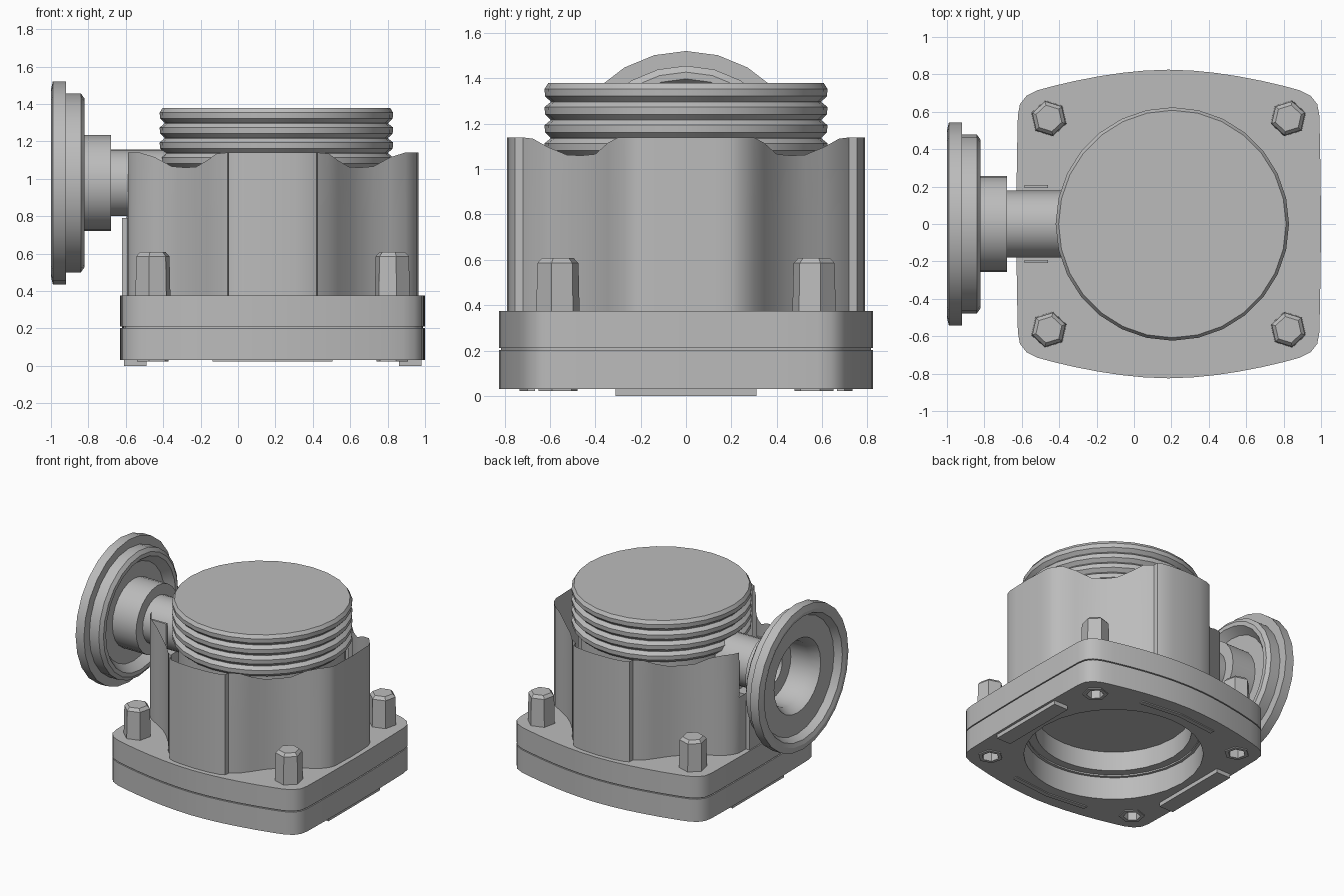
import bpy, bmesh, math
from mathutils import Matrix, Vector

if "Cube" in bpy.data.objects:
    bpy.data.objects.remove(bpy.data.objects["Cube"])

CX = 0.185          # centre of the housing in x
PIPE_Z = 0.978      # height of the side pipe axis

grey = bpy.data.materials.new("light_grey")
grey.diffuse_color = (0.5, 0.5, 0.5, 1)
grey.use_nodes = True
grey.node_tree.nodes["Principled BSDF"].inputs["Base Color"].default_value = grey.diffuse_color


def smooth(ob, angle):
    bpy.ops.object.select_all(action='DESELECT')
    ob.select_set(True)
    bpy.context.view_layer.objects.active = ob
    bpy.ops.object.shade_smooth_by_angle(angle=math.radians(angle))


def finish(name, bm, angle=30, recalc=True):
    if recalc:
        bmesh.ops.recalc_face_normals(bm, faces=bm.faces[:])
    me = bpy.data.meshes.new(name)
    bm.to_mesh(me)
    bm.free()
    me.materials.append(grey)
    ob = bpy.data.objects.new(name, me)
    bpy.context.collection.objects.link(ob)
    if angle:
        smooth(ob, angle)
    return ob


def full_outline(quarter):
    """Mirror a quarter outline (from the +y axis to the +x axis) four ways."""
    half = quarter + [(x, -y) for x, y in reversed(quarter) if y > 0]
    return half + [(-x, y) for x, y in reversed(half) if x > 0]


def prism(name, pts, z0, z1, angle=30):
    bm = bmesh.new()
    f = bm.faces.new([bm.verts.new((x, y, z0)) for x, y in pts])
    up = bmesh.ops.extrude_face_region(bm, geom=[f])
    bmesh.ops.translate(bm, vec=(0, 0, z1 - z0),
                        verts=[v for v in up["geom"] if isinstance(v, bmesh.types.BMVert)])
    return finish(name, bm, angle)


def ring_plate(name, outer, inner, z0, z1):
    """Flat plate with a hole; both loops have equal point counts."""
    bm = bmesh.new()
    loops = [[bm.verts.new((x, y, z)) for x, y in pts]
             for pts, z in ((outer, z0), (outer, z1), (inner, z1), (inner, z0))]
    for a, b in zip(loops, loops[1:] + loops[:1]):
        for i in range(len(a)):
            j = (i + 1) % len(a)
            bm.faces.new((a[i], a[j], b[j], b[i]))
    return finish(name, bm)


def lathe(name, profile, sides, matrix, closed=False, angle=30):
    """Revolve (radius, height) points about local z."""
    bm = bmesh.new()
    rings = []
    for r, h in profile:
        rings.append([bm.verts.new(matrix @ Vector((r * math.cos(a), r * math.sin(a), h)))
                      for a in (2 * math.pi * i / sides for i in range(sides))])
    pairs = list(zip(rings, rings[1:]))
    if closed:
        pairs.append((rings[-1], rings[0]))
    for a, b in pairs:
        for i in range(sides):
            j = (i + 1) % sides
            bm.faces.new((a[i], a[j], b[j], b[i]))
    if not closed:
        bm.faces.new(rings[0])
        bm.faces.new(rings[-1])
    return finish(name, bm, angle)


def box(name, lo, hi):
    pts = [(lo[0], lo[1]), (hi[0], lo[1]), (hi[0], hi[1]), (lo[0], hi[1])]
    return prism(name, pts, lo[2], hi[2], 0)


def cut(ob, cutter):
    mod = ob.modifiers.new("cut", 'BOOLEAN')
    mod.operation, mod.solver, mod.object = 'DIFFERENCE', 'EXACT', cutter
    bpy.context.view_layer.objects.active = ob
    bpy.ops.object.modifier_apply(modifier=mod.name)
    bpy.data.objects.remove(cutter)


# Two stacked flange plates with round openings, and the gasket between them
quarter = [(0, .825), (.13, .82), (.25, .808), (.37, .79), (.5, .765), (.62, .737), (.7, .715),
           (.76, .685), (.795, .64), (.806, .58), (.81, .4), (.813, .2), (.815, 0)]
plate = full_outline(quarter)


def opening(r):
    out = []
    for x, y in plate:
        d = math.hypot(x, y)
        out.append((CX + x / d * r, y / d * r))
    return out


def scaled(k):
    return [(CX + x * k, y * k) for x, y in plate]


bottom = ring_plate("bottom_plate", scaled(1), opening(.62), .03, .203)
ring_plate("top_plate", scaled(1), opening(.54), .211, .375)
ring_plate("gasket", scaled(.988), opening(.6), .2, .214)
lathe("chamber_ceiling", [(.56, .36), (.56, .374)], 40, Matrix.Translation((CX, 0, 0)))

# Corner bolts with hexagonal sockets in the underside
for sx in (-1, 1):
    for sy in (-1, 1):
        place = Matrix.Translation((CX + sx * .64, sy * .565, 0)) @ Matrix.Rotation(.3 * sx * sy, 4, 'Z')
        lathe("corner_bolt", [(.098, .37), (.093, .585), (.072, .607)], 6, place, angle=0)
        cut(bottom, lathe("socket_cutter", [(.06, -.1), (.06, .1)], 6, place, angle=0))
        lathe("bolt_end", [(.06, .05), (.06, .022), (.088, .022), (.088, .05)], 6,
              place, closed=True, angle=0)
smooth(bottom, 30)

# Four-lobed shroud: single thin sheet, rim dips where it comes close to the centre
lobes = full_outline([(0, .79), (.12, .785), (.2, .772), (.235, .755), (.24, .72),
                      (.3, .675), (.35, .61), (.41, .525), (.47, .46), (.54, .40),
                      (.63, .345), (.71, .3), (.755, .245), (.773, .2), (.775, .13), (.78, 0)])


def rim(x, y):
    t = min(max((math.hypot(x, y) - .655) / .1, 0), 1)
    return 1.06 + .08 * t * t * (3 - 2 * t)


bm = bmesh.new()
low = [bm.verts.new((CX + x, y, .37)) for x, y in lobes]
mid = [bm.verts.new((CX + x, y, .8)) for x, y in lobes]
top = [bm.verts.new((CX + x, y, rim(x, y))) for x, y in lobes]
for i, (x, y) in enumerate(lobes):
    j = (i + 1) % len(lobes)
    bm.faces.new((low[j], low[i], mid[i], mid[j]))
    # leave a notch for the pipe in the left lobe
    if not (x < -.7 and abs(y) < .21 and abs(lobes[j][1]) < .21):
        bm.faces.new((mid[j], mid[i], top[i], top[j]))
finish("shroud", bm, 35, recalc=False)
box("pipe_support", (-.62, -.12, .37), (-.5, .12, .79))
for s in (-1, 1):
    box("notch_cheek", (-.585, s * .2 - .008, .8), (-.46, s * .2 + .008, 1.08))

# Ribbed screw cap with its core reaching down to the plate
ribs = [(.58, .372), (.58, 1.055)]
for i in range(4):
    z = 1.07 + .08 * i
    ribs += [(.597, z - .012), (.622, z + .012), (.624, z + .044), (.597, z + .066)]
ribs[-1] = (.608, 1.379)
lathe("ribbed_cap", ribs, 28, Matrix.Translation((.205, 0, 0)), angle=25)

# Side pipe with collar and dished flange
pipe = [(.5, -1), (.543, -.99), (.543, -.92), (.478, -.92), (.478, -.84), (.45, -.82),
        (.42, -.82), (.37, -.88), (.257, -.88), (.257, -.68), (.178, -.68), (.178, -.36),
        (.13, -.36), (.13, -.72), (.235, -.72), (.24, -.87), (.28, -.94), (.44, -.94),
        (.47, -.99)]
lathe("side_pipe", pipe, 24,
      Matrix.Translation((0, 0, PIPE_Z)) @ Matrix.Rotation(math.pi / 2, 4, 'Y'), closed=True)

# Raised strips on the underside, along each edge
for s in (-1, 1):
    x = CX + s * .735
    box("side_strip", (x - .06, -.31, .0), (x + .06, .31, .035))
    strip = [(-.32, .70), (0, .735), (.32, .70), (.32, .665), (0, .70), (-.32, .665)]
    prism("end_strip", [(CX + px, s * py) for px, py in strip], .022, .035, 0)
